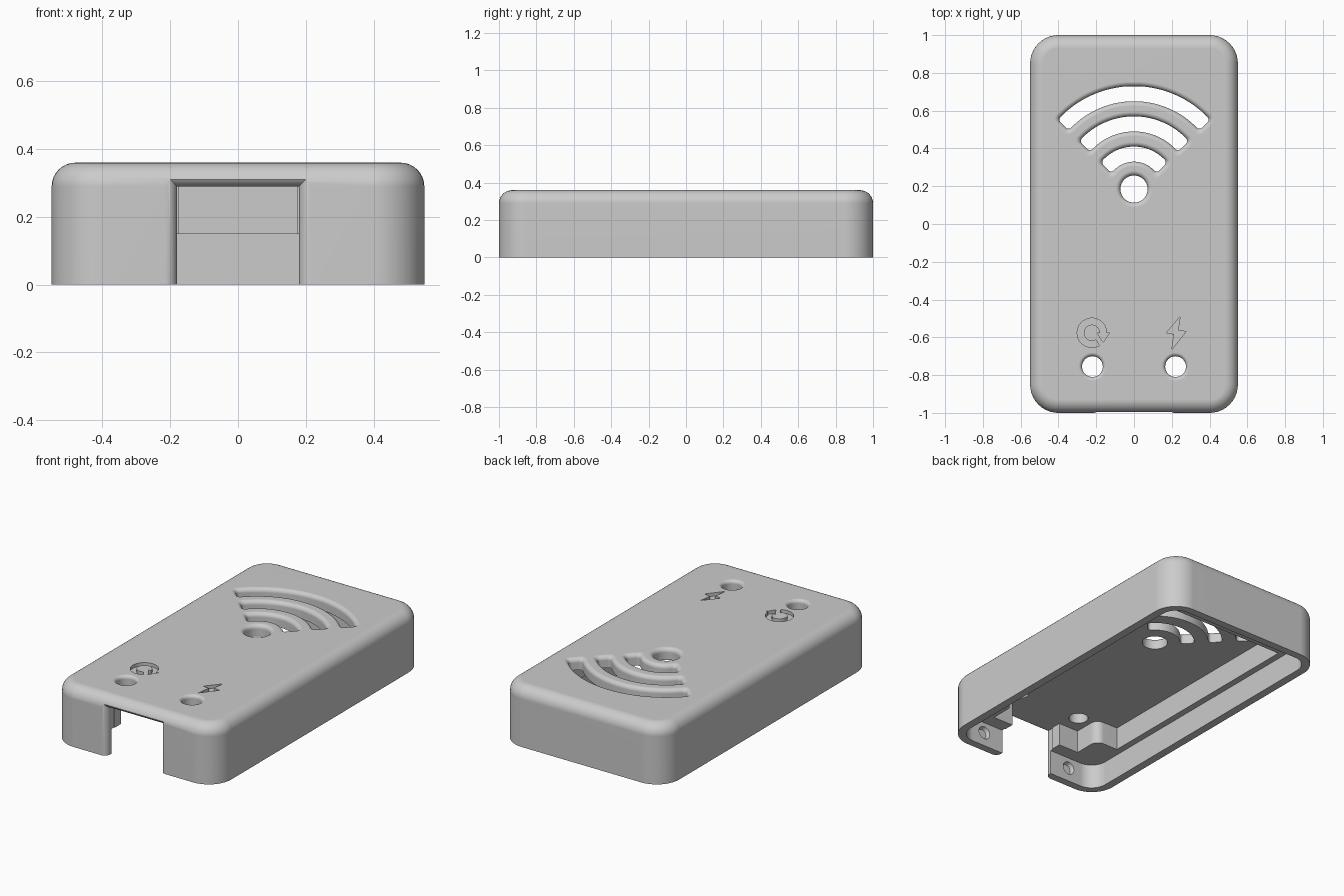
import bpy, bmesh
from math import sin, cos, pi, sqrt, asin, radians

cube = bpy.data.objects.get("Cube")
if cube:
    bpy.data.objects.remove(cube, do_unlink=True)

TOP, ROOF, LEDGE = 0.36, 0.29, 0.15

grey = bpy.data.materials.new("plain grey")
grey.use_nodes = True
grey.diffuse_color = (0.6, 0.6, 0.6, 1)
grey.node_tree.nodes["Principled BSDF"].inputs["Base Color"].default_value = (0.6, 0.6, 0.6, 1)


def loft(name, rings):
    """Closed solid through rings of equal point count."""
    bm = bmesh.new()
    vs = [[bm.verts.new(p) for p in ring] for ring in rings]
    n = len(vs[0])
    for a, b in zip(vs, vs[1:]):
        for i in range(n):
            j = (i + 1) % n
            bm.faces.new((a[i], a[j], b[j], b[i]))
    bm.faces.new(vs[0][::-1])
    bm.faces.new(vs[-1])
    bmesh.ops.recalc_face_normals(bm, faces=bm.faces)
    mesh = bpy.data.meshes.new(name)
    bm.to_mesh(mesh)
    bm.free()
    mesh.materials.append(grey)
    ob = bpy.data.objects.new(name, mesh)
    bpy.context.collection.objects.link(ob)
    return ob


def at_z(pts, z):
    return [(x, y, z) for x, y in pts]


def prism(name, pts, z0, z1):
    return loft(name, [at_z(pts, z0), at_z(pts, z1)])


def rounded_rect(hx, hy, r, n=10):
    pts = []
    for k, (sx, sy) in enumerate([(1, 1), (-1, 1), (-1, -1), (1, -1)]):
        for i in range(n + 1):
            a = (k + i / n) * pi / 2
            pts.append((sx * (hx - r) + r * cos(a), sy * (hy - r) + r * sin(a)))
    return pts


def circle(x, y, r, n=40):
    return [(x + r * cos(2 * pi * i / n), y + r * sin(2 * pi * i / n)) for i in range(n)]


def mirrored(half):
    return half + [(-x, y) for x, y in reversed(half)]


def arc_slot(mid, e):
    """Outline of one curved slot, grown outwards by e."""
    hw, d, rc, cy = 0.04 + e, 0.025 + e, 0.02 + e / 2, 0.185
    ends = []
    for k, s in enumerate((-1, 1)):
        for i in range(6):
            a = (k - 1 + i / 5) * pi / 2
            ends.append((mid + s * (hw - rc) + rc * sin(a), d - rc + rc * cos(a)))
    half = []
    for i in range(14):
        half.append((mid - hw, i / 14))
    right = [(r, pi / 4 + asin(off / r)) for r, off in ends]
    inner = [(mid - hw, right[0][1] * i / 14) for i in range(1, 14)]
    outer = [(mid + hw, right[-1][1] * i / 14) for i in range(13, 0, -1)]
    half = [(r * sin(t), cy + r * cos(t)) for r, t in inner + right + outer]
    return mirrored(half)


def flared_hole(name, outline, flare=0.025):
    """Through hole whose top rim is rounded over."""
    rings = [at_z(outline(0), 0.1)]
    for i in range(7):
        a = i / 6 * pi / 2
        rings.append(at_z(outline(flare * (1 - cos(a))), TOP - flare + flare * sin(a)))
    rings.append(at_z(outline(flare), TOP + 0.05))
    return loft(name, rings)


# Outer shell with rounded corners and top edge
R = 0.07
rings = [at_z(rounded_rect(0.55, 1, 0.15), 0)]
for i in range(9):
    a = i / 8 * pi / 2
    e = R * (1 - cos(a))
    rings.append(at_z(rounded_rect(0.55 - e, 1 - e, 0.15 - e), TOP - R + R * sin(a)))
shell = loft("case_shell", rings)

cutters = []

# Lower cavity, and narrower upper cavity leaving a ledge and corner posts
cutters.append(prism("lower_cavity", rounded_rect(0.5, 0.953, 0.1), -0.1, LEDGE))
post = [(0.26 + 0.05 * (1 + 0), -0.87)]
for i in range(7):
    a = pi - i / 6 * pi / 2
    post.append((0.36 + 0.05 * cos(a), -0.75 + 0.05 * sin(a)))
half = [(0.175, -0.945), (0.175, -0.87)] + post + [(0.46, -0.70), (0.46, 0.73)]
cutters.append(prism("upper_cavity", mirrored(half), 0.1, ROOF))

# Front port with rounded-over mouth
def port_ring(e, y):
    w, t = 0.18 + e, ROOF + e
    return [(-w, y, -0.1), (w, y, -0.1), (w, y, t), (-w, y, t)]

F = 0.036
rings = [port_ring(F, -1.1)]
for i in range(7):
    a = i / 6 * pi / 2
    rings.append(port_ring(F * (1 - sin(a)), -1 + F * (1 - cos(a))))
rings.append(port_ring(0, -0.93))
cutters.append(loft("front_port", rings))

# Curved vent slots, dot and indicator holes
for mid in (0.185, 0.345, 0.505):
    cutters.append(flared_hole("vent_slot", lambda e, m=mid: arc_slot(m, e)))
cutters.append(flared_hole("vent_dot", lambda e: circle(0, 0.185, 0.072 + e)))
for s in (-1, 1):
    cutters.append(flared_hole("indicator_hole", lambda e, s=s: circle(s * 0.22, -0.755, 0.055 + e, 32), 0.02))

# Shallow round sockets inside the front wall
for s in (-1, 1):
    cutters.append(loft("wall_socket", [[(x, y, z) for x, z in circle(s * 0.313, 0.085, r, 28)]
                                        for y, r in ((-0.975, 0.03), (-0.94, 0.045))]))

# Engraved bolt and circular arrow
bolt = [(0.244, -0.49), (0.17, -0.578), (0.212, -0.582), (0.2, -0.665), (0.275, -0.57), (0.233, -0.562)]
cutters.append(prism("bolt_mark", bolt, TOP - 0.02, TOP + 0.05))
cx, cy = -0.223, -0.576
sweep = [radians(300) * i / 28 for i in range(29)]
ring = [(cx + 0.078 * cos(a), cy + 0.078 * sin(a)) for a in sweep]
ring += [(cx + 0.043 * cos(a), cy + 0.043 * sin(a)) for a in reversed(sweep)]
ring += [(cx + 0.027, cy), (cx + 0.06, cy - 0.05), (cx + 0.094, cy)]
cutters.append(prism("arrow_mark", ring, TOP - 0.02, TOP + 0.05))

# Carve everything out of the shell
bpy.context.view_layer.objects.active = shell
shell.select_set(True)
for c in cutters:
    c.hide_render = True
    m = shell.modifiers.new("cut", "BOOLEAN")
    m.operation, m.solver, m.object = "DIFFERENCE", "EXACT", c
    bpy.ops.object.modifier_apply(modifier=m.name)
    bpy.data.objects.remove(c, do_unlink=True)

bpy.ops.object.select_all(action="DESELECT")
shell.select_set(True)
bpy.ops.object.shade_smooth_by_angle(angle=radians(30))
wn = shell.modifiers.new("even_shading", "WEIGHTED_NORMAL")
wn.keep_sharp = True
